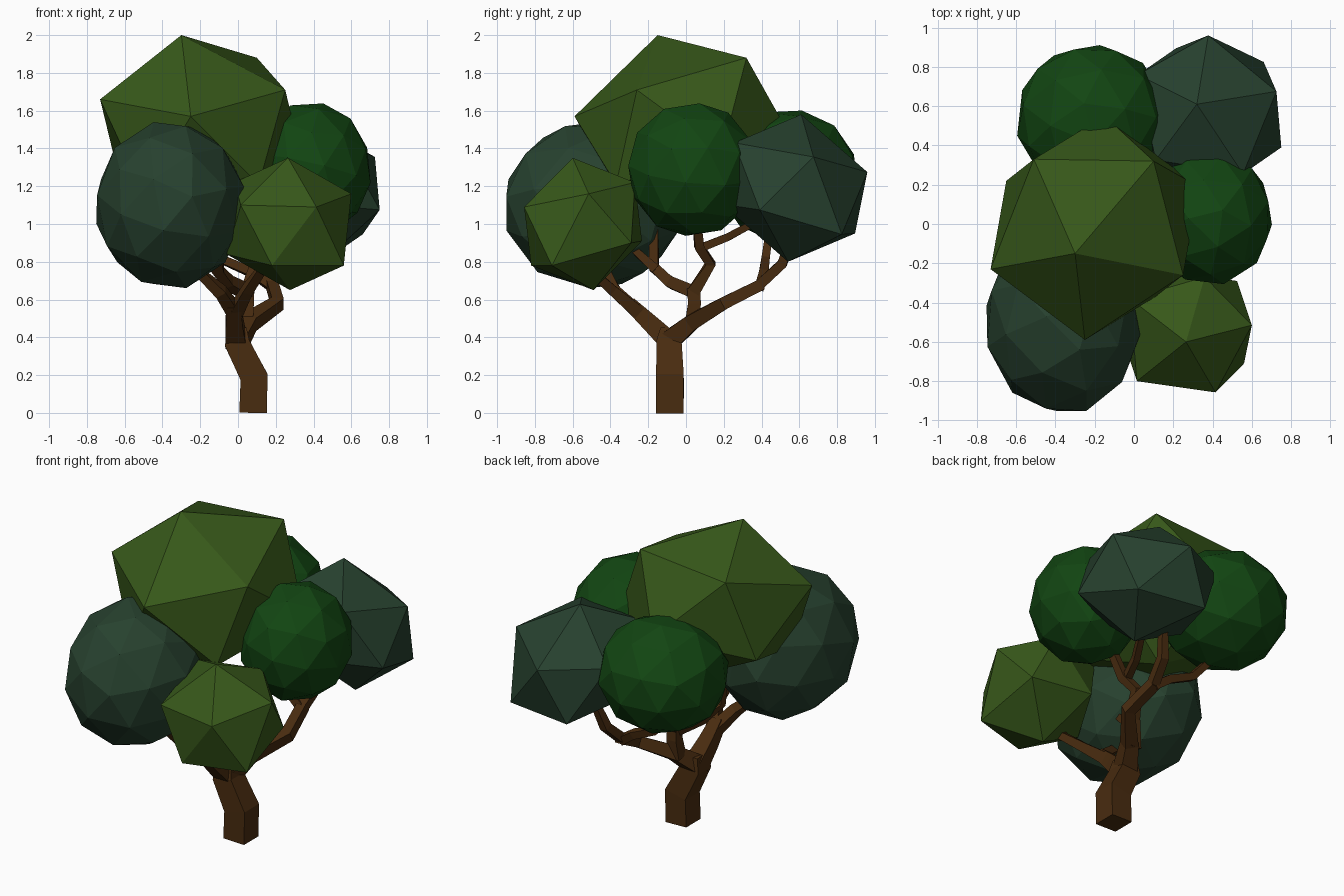
import bpy, bmesh
from mathutils import Vector, Matrix


def material(name, rgb):
    m = bpy.data.materials.new(name)
    m.diffuse_color = (*rgb, 1)
    return m


olive = material("olive_leaf", (0.038, 0.097, 0.01))
green = material("green_leaf", (0.006, 0.06, 0.006))
teal = material("teal_leaf", (0.02, 0.053, 0.028))
bark = material("bark", (0.066, 0.025, 0.005))


def finish(bm, name, mat):
    bmesh.ops.recalc_face_normals(bm, faces=bm.faces)
    me = bpy.data.meshes.new(name)
    bm.to_mesh(me)
    bm.free()
    me.materials.append(mat)
    ob = bpy.data.objects.new(name, me)
    bpy.context.collection.objects.link(ob)
    return ob


def chunky_ball(name, mat, centre, corners):
    """Twenty-sided ball: hull of six corners and their opposites."""
    bm = bmesh.new()
    c = Vector(centre)
    for p in corners:
        bm.verts.new(p)
        bm.verts.new(2 * c - Vector(p))
    bmesh.ops.convex_hull(bm, input=bm.verts)
    return finish(bm, name, mat)


def leaf_ball(name, mat, centre, size, pole, neighbour):
    """80-sided ball with one corner towards pole, the next towards neighbour."""
    bm = bmesh.new()
    bmesh.ops.create_icosphere(bm, subdivisions=2, radius=1)
    z = Vector(pole).normalized()
    x = Vector(neighbour)
    x = (x - z * x.dot(z)).normalized()
    rot = Matrix((x, z.cross(x), z)).transposed().to_4x4()
    mat4 = Matrix.Translation(centre) @ Matrix.Diagonal((*size, 1)) @ rot
    bmesh.ops.transform(bm, matrix=mat4, verts=bm.verts)
    return finish(bm, name, mat)


def limb(name, nodes):
    """Square tapering tube through (x, y, z, half width) nodes."""
    bm = bmesh.new()
    pts = [Vector(n[:3]) for n in nodes]
    rings = []
    for i, p in enumerate(pts):
        d_in = (p - pts[i - 1]).normalized() if i else Vector()
        d_out = (pts[i + 1] - p).normalized() if i < len(pts) - 1 else Vector()
        t = (d_in + d_out).normalized()
        b = t.cross(Vector((1, 0, 0))).normalized()
        a = b.cross(t)
        r = nodes[i][3]
        rings.append([bm.verts.new(p + (a * s + b * q) * r)
                      for s, q in ((1, 1), (-1, 1), (-1, -1), (1, -1))])
    for lo, hi in zip(rings, rings[1:]):
        for k in range(4):
            bm.faces.new((lo[k], lo[(k + 1) % 4], hi[(k + 1) % 4], hi[k]))
    bm.faces.new(rings[0])
    bm.faces.new(rings[-1])
    return finish(bm, name, bark)


# Twenty-sided foliage
chunky_ball("crown_top", olive, (-0.2, -0.02, 1.52),
            [(-0.30, -0.15, 2.0), (0.10, 0.32, 1.88), (0.25, -0.26, 1.71),
             (-0.25, -0.59, 1.57), (-0.73, -0.23, 1.66), (-0.51, 0.33, 1.83)])
chunky_ball("crown_front_right", olive, (0.27, -0.545, 1.0),
            [(0.265, -0.60, 1.35), (0.415, -0.857, 1.09), (0.60, -0.515, 1.16),
             (0.015, -0.80, 1.10), (0.36, -0.27, 1.22), (-0.02, -0.38, 1.22)])
chunky_ball("crown_back_right", teal, (0.385, 0.575, 1.19),
            [(0.32, 0.61, 1.58), (0.725, 0.675, 1.355), (0.378, 0.96, 1.275),
             (0.02, 0.76, 1.305), (0.11, 0.325, 1.435), (0.555, 0.255, 1.43)])

# Finer foliage
leaf_ball("crown_front_left", teal, (-0.36, -0.49, 1.1), (0.405, 0.485, 0.45),
          (0.2, -0.3, 0.9), (0.3, -0.9, 0.3))
leaf_ball("crown_right", green, (0.385, 0.035, 1.288), (0.325, 0.35, 0.36),
          (0.2, 0.1, 0.95), (0.9, -0.3, 0.4))
leaf_ball("crown_back_left", green, (-0.215, 0.535, 1.255), (0.39, 0.385, 0.355),
          (-0.1, 0.2, 0.95), (0.3, 0.9, 0.4))

# Trunk
limb("trunk", [(0.08, -0.085, 0, 0.073), (0.085, -0.085, 0.19, 0.073),
               (-0.005, -0.09, 0.37, 0.066), (-0.005, -0.085, 0.45, 0.05)])

# Front branch and its two forks
limb("branch_front", [(-0.01, -0.09, 0.38, 0.055), (-0.02, -0.2, 0.485, 0.045),
                      (-0.02, -0.3, 0.58, 0.036)])
limb("branch_front_left", [(-0.015, -0.25, 0.53, 0.036), (-0.09, -0.37, 0.64, 0.03),
                           (-0.2, -0.42, 0.74, 0.024), (-0.26, -0.45, 0.9, 0.02)])
limb("branch_front_right", [(-0.015, -0.25, 0.53, 0.036), (0.05, -0.39, 0.65, 0.027),
                            (0.12, -0.5, 0.75, 0.023), (0.18, -0.53, 0.9, 0.02)])

# Back branch and its two forks
limb("branch_back", [(-0.005, -0.09, 0.38, 0.055), (0.06, 0.03, 0.48, 0.042),
                     (0.21, 0.2, 0.58, 0.033), (0.18, 0.4, 0.68, 0.03)])
limb("branch_back_right", [(0.18, 0.38, 0.67, 0.028), (0.21, 0.51, 0.79, 0.026),
                           (0.25, 0.56, 0.95, 0.02)])
limb("branch_back_left", [(0.18, 0.39, 0.67, 0.026), (0.08, 0.41, 0.74, 0.024),
                          (-0.08, 0.42, 0.81, 0.022), (-0.2, 0.44, 0.95, 0.02)])

# Centre branch and its two forks
limb("branch_centre", [(0.04, 0.03, 0.46, 0.038), (0.05, 0.045, 0.58, 0.034),
                       (0.05, 0.04, 0.66, 0.034)])
limb("branch_top", [(0.05, 0.04, 0.64, 0.034), (-0.05, -0.08, 0.69, 0.03),
                    (-0.12, -0.17, 0.77, 0.027), (-0.15, -0.17, 1.0, 0.022),
                    (-0.17, -0.2, 1.15, 0.02)])
limb("twig_top", [(-0.1, -0.16, 0.76, 0.025), (-0.12, -0.27, 0.86, 0.02),
                  (-0.16, -0.3, 1.05, 0.017)])
limb("branch_right", [(0.05, 0.04, 0.64, 0.034), (0.09, 0.13, 0.79, 0.026),
                      (0.14, 0.07, 0.88, 0.025), (0.24, 0.05, 1.1, 0.02)])
limb("twig_right", [(0.12, 0.07, 0.87, 0.022), (0.17, 0.22, 0.93, 0.02),
                    (0.24, 0.35, 1.0, 0.018)])
